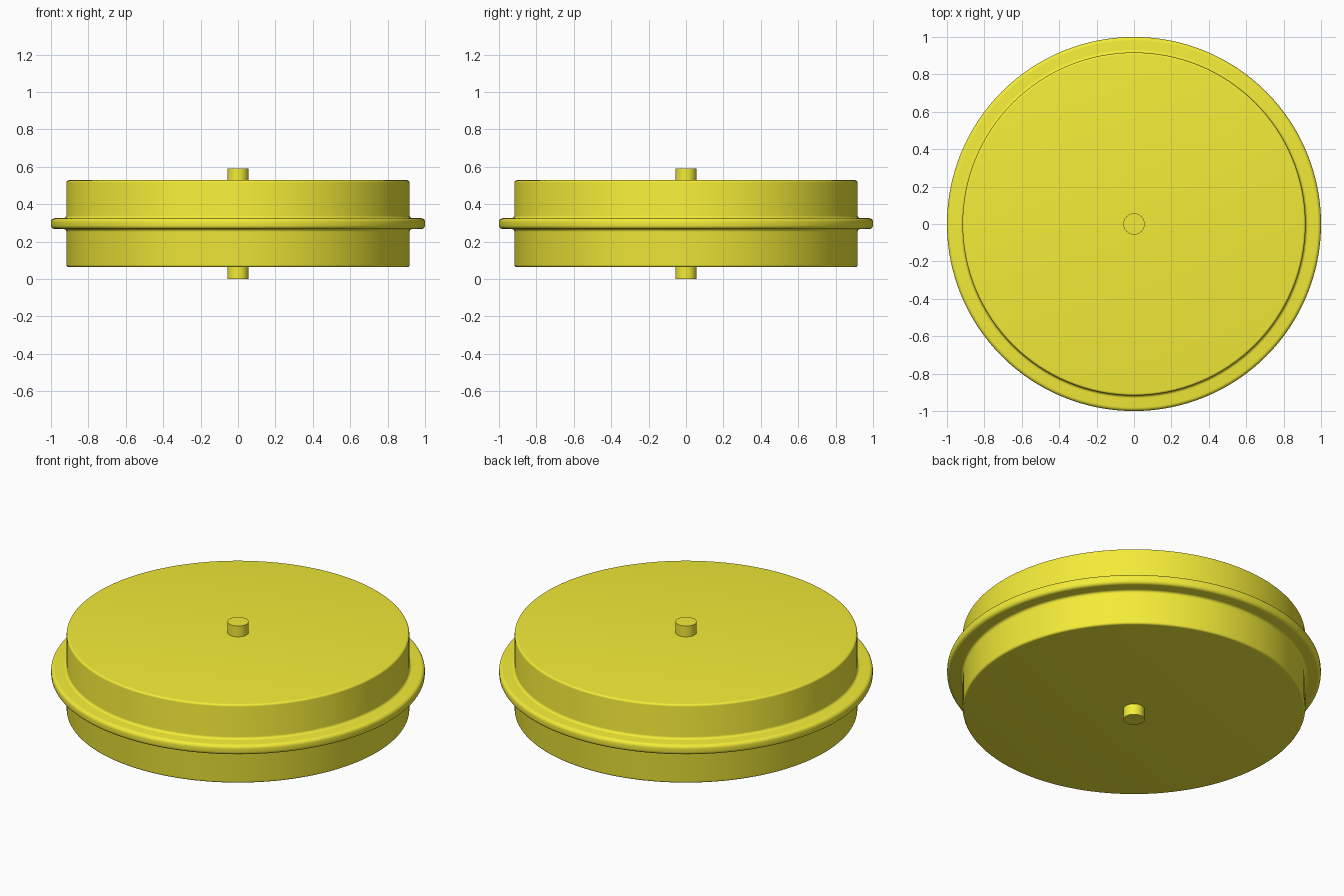
import bpy, bmesh
from math import sin, cos, radians, pi

if "Cube" in bpy.data.objects:
    bpy.data.objects.remove(bpy.data.objects["Cube"])

MID = 0.296      # height of the symmetry plane
SEGMENTS = 128

mat = bpy.data.materials.new("yellow")
mat.diffuse_color = (0.9, 0.84, 0.04, 1)
mat.use_nodes = True
mat.node_tree.nodes["Principled BSDF"].inputs["Base Color"].default_value = mat.diffuse_color


def arc(cx, cz, r, a0, a1, n=5):
    return [(cx + r * cos(radians(a0 + (a1 - a0) * i / n)),
             cz + r * sin(radians(a0 + (a1 - a0) * i / n))) for i in range(n + 1)]


def lathe(name, profile, segments):
    """Revolve an open (radius, z) profile, bottom to top, and cap both ends."""
    bm = bmesh.new()
    rings = [[bm.verts.new((r * cos(2 * pi * i / segments), r * sin(2 * pi * i / segments), z))
              for i in range(segments)] for r, z in profile]
    for lo, hi in zip(rings, rings[1:]):
        for i in range(segments):
            j = (i + 1) % segments
            bm.faces.new((lo[i], lo[j], hi[j], hi[i]))
    bm.faces.new(rings[0][::-1])
    bm.faces.new(rings[-1])
    mesh = bpy.data.meshes.new(name)
    bm.to_mesh(mesh)
    bm.free()
    mesh.materials.append(mat)
    obj = bpy.data.objects.new(name, mesh)
    bpy.context.collection.objects.link(obj)
    bpy.ops.object.select_all(action='DESELECT')
    obj.select_set(True)
    bpy.context.view_layer.objects.active = obj
    bpy.ops.object.shade_smooth_by_angle(angle=radians(35))
    return obj


# Drum with rounded flange: upper half profile, mirrored about the mid plane
upper = (arc(0.98, 0.009, 0.02, 0, 90)             # flange outer edge
         + arc(0.932, 0.044, 0.015, 270, 180)      # fillet into the wall
         + arc(0.905, 0.22, 0.012, 0, 90))         # rounded top edge
profile = [(r, MID - z) for r, z in reversed(upper)] + [(r, MID + z) for r, z in upper]
lathe("drum", profile, SEGMENTS)

# Axle stubs on both faces
for name, z0, z1 in (("lower_axle_stub", 0.0, 0.07), ("upper_axle_stub", 0.522, 0.592)):
    lathe(name, [(0.057, z0), (0.057, z1)], 48)
